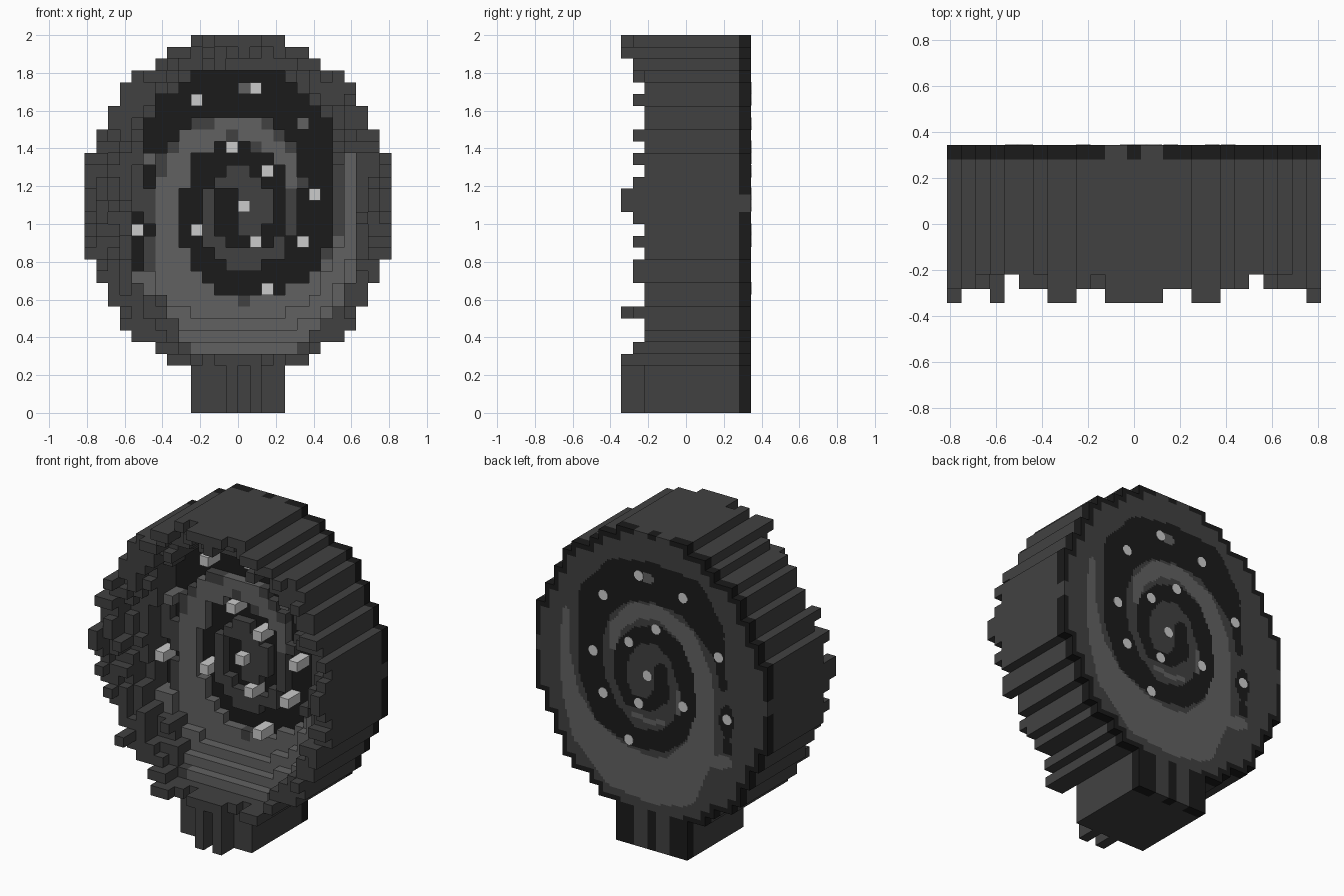
import bpy, bmesh, math, random
from mathutils import Vector

if "Cube" in bpy.data.objects:
    bpy.data.objects.remove(bpy.data.objects["Cube"], do_unlink=True)
random.seed(4)
V = 0.0625                      # block size
COLS, ROWS = 26, 32
BACK, PLATE = 0.344, 0.281      # back surface and start of back plate


def material(name, v):
    m = bpy.data.materials.new(name)
    m.use_nodes = True
    m.diffuse_color = (v, v, v, 1)
    m.node_tree.nodes["Principled BSDF"].inputs["Base Color"].default_value = (v, v, v, 1)
    return m


GREY, DARK, LIGHT, STUD = range(4)
MATS = [material("stone grey", 0.053), material("charcoal", 0.0105),
        material("light grey", 0.12), material("pale stud", 0.6)]

# Half width, in blocks, of each row of blocks from bottom to top
HALF = [4] * 4 + [6, 7, 9, 10, 10, 11, 11, 12, 12] + [13] * 9 + \
       [12, 12, 11, 11, 10, 10, 9, 7, 6, 4]
# Furthest the rough rim sticks out, in blocks, per row and per column
ROW_MAX = "22222100210110101221010100101122"
COL_MAX = "21120112211222211221101112"

# Spiral bands as x, z, half width
DARK_BANDS = [
    [(-.5, 1.17, .025), (-.48, 1.34, .04), (-.41, 1.5, .1), (-.27, 1.67, .13),
     (0, 1.70, .125), (.22, 1.66, .13), (.39, 1.5, .12), (.43, 1.25, .08),
     (.42, 1.0, .09), (.32, .8, .1), (.12, .68, .06), (-.08, .71, .065),
     (-.2, .81, .065), (-.25, .95, .07), (-.25, 1.1, .065), (-.2, 1.28, .08),
     (-.05, 1.38, .06), (.1, 1.34, .05), (.21, 1.22, .055), (.225, 1.05, .045),
     (.16, .91, .038), (.02, .91, .038), (-.065, 1.0, .055), (-.065, 1.15, .05)],
    [(-.53, 1.02, .04), (-.52, .95, .055), (-.53, .88, .03)],
    [(-.53, .81, .035), (-.53, .78, .035)]]
LIGHT_BANDS = [
    [(.6, 1.36, .025), (.61, 1.1, .035), (.57, .85, .06), (.46, .63, .11),
     (.25, .48, .15), (0, .44, .145), (-.18, .48, .15), (-.33, .7, .1),
     (-.38, .95, .065), (-.36, 1.2, .065), (-.25, 1.42, .06),
     (-.05, 1.52, .045), (.12, 1.49, .05), (.25, 1.36, .04), (.28, 1.22, .025)],
    [(-.53, .70, .035), (-.46, .68, .045)],
    [(-.08, .83, .012), (.0, .812, .018), (.13, .83, .012)],
    [(-.19, 1.05, .018), (-.19, .92, .018)],
    [(.02, 1.72, .03), (.04, 1.72, .03)]]
STUDS = [(.09, 1.72), (-.22, 1.66), (-.03, 1.41), (.16, 1.28), (.03, 1.1), (.41, 1.16),
         (-.53, .97), (-.22, .97), (.09, .91), (.34, .91), (.16, .66)]
DIM_STUDS = [(-.47, 1.35), (.34, 1.53)]


def in_band(x, z, band):
    for (ax, az, aw), (bx, bz, bw) in zip(band, band[1:]):
        dx, dz = bx - ax, bz - az
        t = max(0, min(1, ((x - ax) * dx + (z - az) * dz) / (dx * dx + dz * dz)))
        if math.hypot(x - ax - t * dx, z - az - t * dz) < aw + t * (bw - aw):
            return True
    return False


def inside(i, k):
    return 0 <= k < ROWS and -HALF[k] <= i - COLS // 2 < HALF[k]


def rim_distance(i, k):
    """Blocks between this block and the edge of the disc."""
    for r in range(1, 6):
        for di, dk in ((r, 0), (-r, 0), (0, r), (0, -r), (r - 1, r - 1),
                       (1 - r, r - 1), (r - 1, 1 - r), (1 - r, 1 - r)):
            if not inside(i + di, k + dk) or k + dk < 4:
                return r - 1
    return 5


def pattern(x, z):
    if any(in_band(x, z, b) for b in LIGHT_BANDS):
        return LIGHT
    if any(in_band(x, z, b) for b in DARK_BANDS):
        return DARK
    return GREY


def relief(name, size, cells, base, s):
    """Stepped block surface from {(i, k): (y, material)}; s = 1 faces front, -1 back."""
    bm = bmesh.new()

    def quad(pts, normal, mat):
        f = bm.faces.new([bm.verts.new(p) for p in pts])
        f.normal_update()
        if f.normal.dot(Vector(normal)) < 0:
            f.normal_flip()
        f.material_index = mat

    for (i, k), (y, mat) in cells.items():
        x0, z0 = i * size - COLS * V / 2, k * size
        x1, z1 = x0 + size, z0 + size
        quad([(x0, y, z0), (x1, y, z0), (x1, y, z1), (x0, y, z1)], (0, -s, 0), mat)
        for di, dk, a, b in ((1, 0, (x1, z0), (x1, z1)), (-1, 0, (x0, z0), (x0, z1)),
                             (0, 1, (x0, z1), (x1, z1)), (0, -1, (x0, z0), (x1, z0))):
            ny = cells.get((i + di, k + dk), (base, 0))[0]
            if (ny - y) * s > 1e-5:
                quad([(a[0], y, a[1]), (b[0], y, b[1]), (b[0], ny, b[1]), (a[0], ny, a[1])],
                     (di, 0, dk), mat)
    bmesh.ops.remove_doubles(bm, verts=bm.verts, dist=1e-4)
    me = bpy.data.meshes.new(name)
    bm.to_mesh(me)
    bm.free()
    for m in MATS:
        me.materials.append(m)
    ob = bpy.data.objects.new(name, me)
    bpy.context.collection.objects.link(ob)


# Front: rough rim, recessed floor and raised spiral
FLOOR = {GREY: 0.031, DARK: 0.094, LIGHT: 0.031}
# Choices of block steps for each ring of the rim, negative sticks out
RIM = [(-2, -1, -1, 0, 0), (-2, -1, 0, 0, 1), (-1, 0, 1, 1, 2), (1, 2, 2, 3)]
front = {}
for k in range(ROWS):
    for i in range(COLS):
        if not inside(i, k):
            continue
        if k < 4:                               # neck with two upright fins
            front[i, k] = (-0.344 if i in (12, 14) else -0.219, GREY)
            continue
        d = rim_distance(i, k)
        col = pattern((i + .5) * V - COLS * V / 2, (k + .5) * V) if d else GREY
        if col == DARK and d < 3:
            col = GREY
        y = FLOOR[col]
        if col == LIGHT:
            y = min(y, -0.219 + d * V)
        elif col == GREY and d < 4:
            cap = min(int(ROW_MAX[k]), int(COL_MAX[i]))
            step = max(-cap, random.choice(RIM[d]))
            y = -0.219 + V * (-2 if d == 0 and cap == 2 else step)
        front[i, k] = (y, col)
for i in (12, 14):
    front[i, 4] = (-0.344, GREY)
relief("disc_body", V, front, PLATE, 1)

# Back: flat plate with the spiral in finer cells and a dark edge
N = 4
back = {}
for k in range(ROWS * N):
    for i in range(COLS * N):
        if not inside(i // N, k // N):
            continue
        x, z = (i + .5) * V / N - COLS * V / 2, (k + .5) * V / N
        col = pattern(x, z)
        if k < 4 * N:                           # striped neck
            col = DARK if abs(x) > .125 or abs(x) < .03 else GREY
        elif not all(inside((i + a) // N, (k + b) // N)
                     for a in (-2, 2) for b in (-2, 2)):
            # dark edge with small gaps at the sides and top
            gap = 1.06 < z < 1.15 or (z > 1.9 and .03 < abs(x) < .12)
            col = GREY if gap else DARK
        back[i, k] = (BACK, col)
relief("back_plate", V / N, back, PLATE, -1)

# Studs: blocks on the front, small round plates on the back
for n, (x, z) in enumerate(STUDS + DIM_STUDS):
    cx = (math.floor(x / V) + .5) * V
    cz = (math.floor(z / V) + .5) * V
    bpy.ops.mesh.primitive_cube_add(size=1, location=(cx, 0.04, cz))
    ob = bpy.context.object
    ob.name = "front_stud"
    ob.scale = (V, 0.142, V)
    ob.data.materials.append(MATS[STUD if n < len(STUDS) else LIGHT])
    bpy.ops.mesh.primitive_cylinder_add(vertices=10, radius=.033, depth=.004,
                                        location=(x, BACK, z), rotation=(math.pi / 2, 0, 0))
    ob = bpy.context.object
    ob.name = "back_stud"
    ob.data.materials.append(MATS[STUD])
